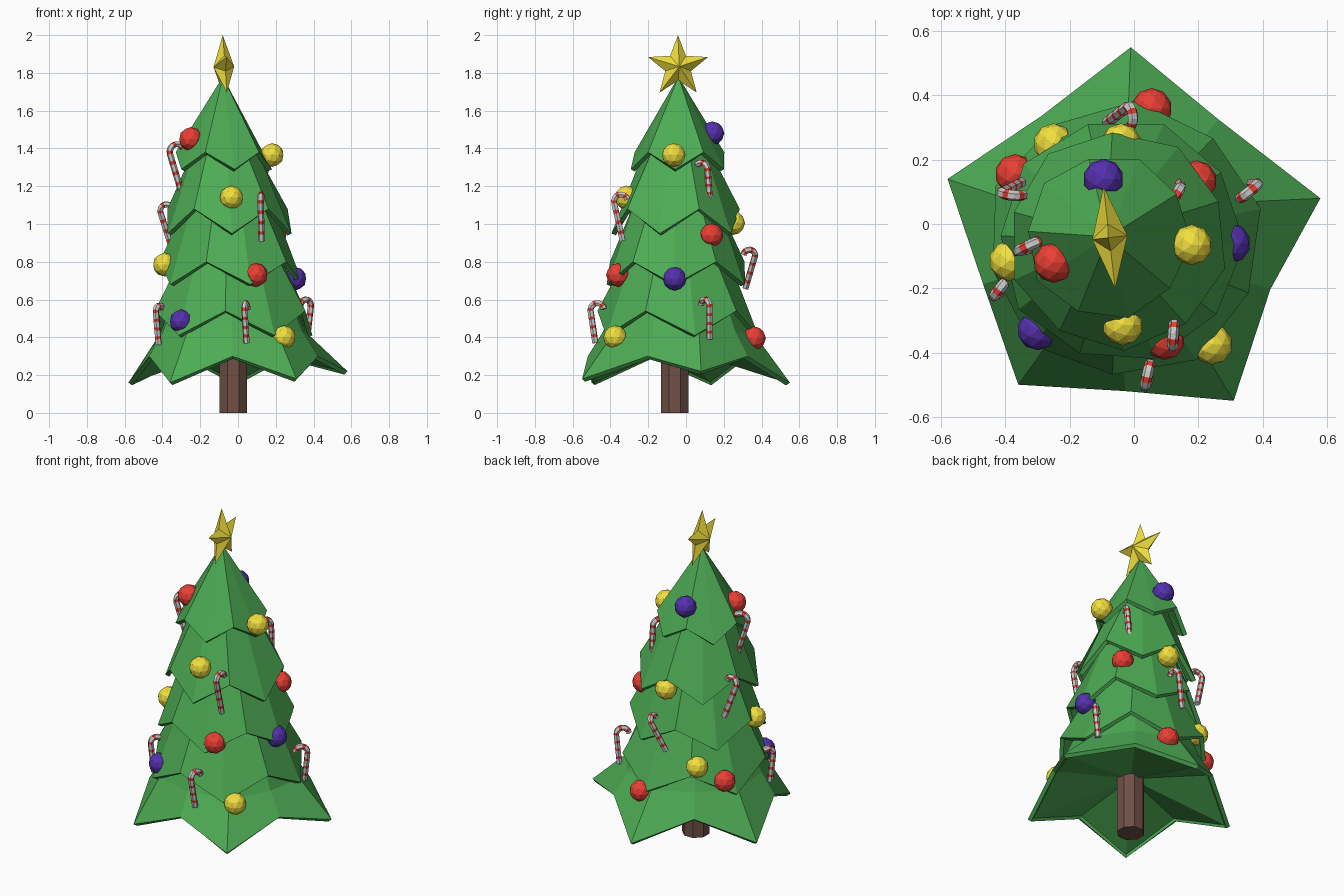
import bpy, bmesh, math
from mathutils import Vector, Matrix

if "Cube" in bpy.data.objects:
    bpy.data.objects.remove(bpy.data.objects["Cube"])


def mat(name, r, g, b):
    m = bpy.data.materials.new(name)
    m.diffuse_color = (r, g, b, 1)
    m.use_nodes = True
    m.node_tree.nodes["Principled BSDF"].inputs["Base Color"].default_value = m.diffuse_color
    return m


GREEN = mat("green", .075, .41, .09)
RED = mat("red", .82, .05, .035)
YELLOW = mat("yellow", .88, .74, .05)
PURPLE = mat("purple", .09, .03, .42)
BROWN = mat("brown", .16, .08, .06)
WHITE = mat("white", .75, .75, .75)


def add(name, bm, *mats):
    me = bpy.data.meshes.new(name)
    bm.to_mesh(me)
    bm.free()
    for m in mats:
        me.materials.append(m)
    ob = bpy.data.objects.new(name, me)
    bpy.context.collection.objects.link(ob)
    return ob


def tier(name, angle, rings, apex=None):
    """Ten-sided skirt; ring = (cx, cy, tip radius, tip z, notch radius, notch z), bottom up."""
    bm = bmesh.new()
    loops = []
    for cx, cy, rt, zt, rn, zn in rings:
        loop = []
        for i in range(10):
            a = math.radians(angle + 36 * i)
            r, z = (rt, zt) if i % 2 == 0 else (rn, zn)
            loop.append(bm.verts.new((cx + r * math.cos(a), cy + r * math.sin(a), z)))
        loops.append(loop)
    for lo, up in zip(loops, loops[1:]):
        for i in range(10):
            j = (i + 1) % 10
            bm.faces.new((lo[i], lo[j], up[j], up[i]))
    top = loops[-1]
    if apex:
        v = bm.verts.new(apex)
        for i in range(10):
            bm.faces.new((top[i], top[(i + 1) % 10], v))
    else:
        bm.faces.new(top)
    ob = add(name, bm, GREEN)
    s = ob.modifiers.new("thickness", 'SOLIDIFY')
    s.thickness = .025
    s.offset = -1
    return ob


# Foliage skirts, bottom to top; the lowest has uneven tips
skirt = tier("branches_1", 17, [(-.02, -.05, .60, .165, .47, .30),
                                (-.025, -.05, .41, .42, .39, .43),
                                (-.03, -.05, .31, .64, .30, .64)])
tips = [(.58, .08, .22), (-.01, .55, .16), (-.58, .14, .16), (-.36, -.50, .16), (.31, -.55, .18)]
for i, p in enumerate(tips):
    skirt.data.vertices[2 * i].co = p
tier("branches_2", 13, [(-.03, -.05, .435, .41, .42, .54),
                        (-.04, -.05, .26, .86, .25, .86)])
tier("branches_3", -2, [(-.04, -.05, .385, .68, .375, .80),
                        (-.05, -.05, .225, 1.13, .215, 1.13)])
tier("branches_4", -15, [(-.05, -.05, .345, .95, .335, 1.08),
                         (-.07, -.045, .165, 1.42, .155, 1.42)])
tier("branches_5", -4, [(-.08, -.04, .26, 1.29, .25, 1.38)], (-.08, -.04, 1.78))

# Underside of the lowest skirt, closing it around the trunk
bm = bmesh.new()
rim = [bm.verts.new((-.02 + .965 * (v.co.x + .02), -.05 + .965 * (v.co.y + .05), v.co.z))
       for v in skirt.data.vertices[:10]]
mid = bm.verts.new((-.025, -.06, .35))
for i in range(10):
    bm.faces.new((rim[(i + 1) % 10], rim[i], mid))
add("branches_underside", bm, GREEN)

# Trunk
bm = bmesh.new()
bmesh.ops.create_cone(bm, cap_ends=True, segments=8, radius1=.078, radius2=.078, depth=.35,
                      matrix=Matrix.Translation((-.025, -.06, .175)) @ Matrix.Rotation(math.pi / 8, 4, 'Z'))
add("trunk", bm, BROWN)

# Star: five points with raised centre on both sides
bm = bmesh.new()
rim = []
for i in range(10):
    a = math.pi / 2 + i * math.pi / 5
    r = .168 if i % 2 == 0 else .072
    rim.append(bm.verts.new((0, r * math.cos(a), r * math.sin(a))))
poles = [bm.verts.new((s * .055, 0, 0)) for s in (1, -1)]
for i in range(10):
    a, b = rim[i], rim[(i + 1) % 10]
    bm.faces.new((a, b, poles[0]))
    bm.faces.new((b, a, poles[1]))
star = add("star", bm, YELLOW)
star.location = (-.075, -.042, 1.832)
star.rotation_euler = (0, math.radians(-2), math.radians(6.5))

# Baubles
baubles = [
    (RED, -.25, -.12, 1.45), (PURPLE, -.095, .14, 1.48), (YELLOW, .18, -.065, 1.365),
    (YELLOW, -.035, -.315, 1.14), (YELLOW, -.388, -.115, .785), (RED, .095, -.36, .73),
    (PURPLE, .30, -.06, .71), (PURPLE, -.30, -.33, .485), (YELLOW, .243, -.375, .40),
    (YELLOW, -.25, .25, .58), (RED, .055, .36, .395), (RED, -.37, .155, .49),
    (RED, .195, .135, .94), (YELLOW, -.04, .25, 1.005)]
for n, (m, *pos) in enumerate(baubles):
    bm = bmesh.new()
    bmesh.ops.create_icosphere(bm, subdivisions=2, radius=.063)
    add(f"bauble_{n + 1}", bm, m).location = pos


def cane(name, bottom, top, hook, r=.017, sides=6):
    """Striped tube: straight shaft, then a half circle from top over to hook."""
    b, t, h = Vector(bottom), Vector(top), Vector(hook)
    c, u = (t + h) / 2, (t - h) / 2
    d = (t - b).normalized()
    v = (d - d.project(u)).normalized() * u.length
    pts = [b.lerp(t, i / 11) for i in range(11)]
    pts += [c + u * math.cos(a) + v * math.sin(a) for a in (math.pi * i / 8 for i in range(9))]
    side = u.cross(v).normalized()
    bm = bmesh.new()
    loops = []
    for i, p in enumerate(pts):
        tan = (pts[min(i + 1, len(pts) - 1)] - pts[max(i - 1, 0)]).normalized()
        out = side.cross(tan).normalized()
        loops.append([bm.verts.new(p + r * (side * math.cos(k) + out * math.sin(k)))
                      for k in (2 * math.pi * j / sides for j in range(sides))])
    for i, (lo, up) in enumerate(zip(loops, loops[1:])):
        for j in range(sides):
            k = (j + 1) % sides
            bm.faces.new((lo[j], lo[k], up[k], up[j])).material_index = int(i % 3 == 2)
    bm.faces.new(loops[0])
    bm.faces.new(loops[-1])
    bmesh.ops.recalc_face_normals(bm, faces=bm.faces)
    add(name, bm, WHITE, RED)


# Candy canes: shaft foot, shaft top, hook end
canes = [
    ((-.30, -.07, 1.17), (-.36, -.085, 1.37), (-.285, -.05, 1.39)),
    ((-.35, .13, .87), (-.41, .10, 1.06), (-.345, .09, 1.08)),
    ((-.42, -.215, .36), (-.435, -.225, .53), (-.395, -.175, .54)),
    ((.045, -.48, .37), (.035, -.505, .54), (.05, -.435, .55)),
    ((.365, .125, .39), (.385, .125, .56), (.33, .08, .57)),
    ((.125, -.335, .91), (.12, -.38, 1.11), (.125, -.31, 1.13)),
    ((.14, .125, 1.13), (.145, .115, 1.28), (.10, .05, 1.29)),
    ((-.085, .315, .66), (-.02, .365, .83), (-.01, .305, .84))]
for n, pts in enumerate(canes):
    cane(f"candy_cane_{n + 1}", *pts)
